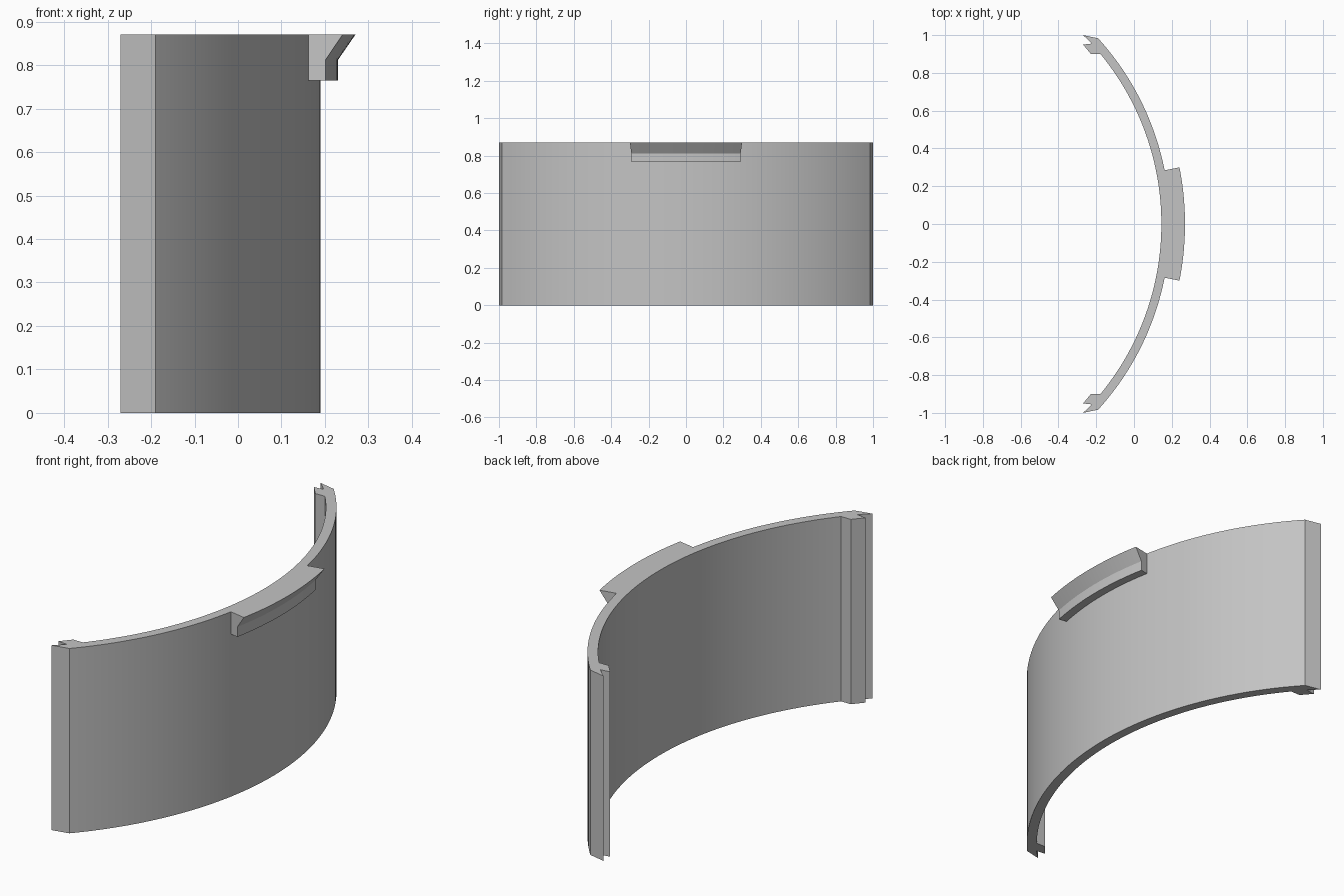
import bpy, bmesh
from math import sin, cos, asin

cube = bpy.data.objects.get("Cube")
if cube:
    bpy.data.objects.remove(cube, do_unlink=True)

HEIGHT = 0.87
R_OUT, R_IN = 1.4615, 1.4165
CENTRE_X = 0.19 - R_OUT

grey = bpy.data.materials.new("plain grey")
grey.use_nodes = True
colour = (0.55, 0.55, 0.55, 1)
grey.diffuse_color = colour
grey.node_tree.nodes["Principled BSDF"].inputs["Base Color"].default_value = colour


def arc_point(radius, angle, z=0):
    return (CENTRE_X + radius * cos(angle), radius * sin(angle), z)


def finish(bm, name):
    bmesh.ops.recalc_face_normals(bm, faces=bm.faces)
    mesh = bpy.data.meshes.new(name)
    bm.to_mesh(mesh)
    bm.free()
    obj = bpy.data.objects.new(name, mesh)
    bpy.context.collection.objects.link(obj)
    mesh.materials.append(grey)
    bpy.ops.object.select_all(action='DESELECT')
    obj.select_set(True)
    bpy.context.view_layer.objects.active = obj
    bpy.ops.object.shade_smooth_by_angle(angle=0.4)
    return obj


# Curved wall with a notched hook at each end, drawn flat then extruded
bm = bmesh.new()
steps = 64
a_out, a_in = asin(0.983 / R_OUT), asin(0.90 / R_IN)
params = [2 * i / steps - 1 for i in range(steps + 1)]
outer = [bm.verts.new(arc_point(R_OUT, a_out * t)) for t in params]
inner = [bm.verts.new(arc_point(R_IN, a_in * t)) for t in params]
for i in range(steps):
    bm.faces.new((outer[i], outer[i + 1], inner[i + 1], inner[i]))

hook = [(-0.27, 1.0), (-0.222, 0.955), (-0.27, 0.95), (-0.228, 0.90)]
for side, end in ((-1, 0), (1, -1)):
    tip = [bm.verts.new((x, side * y, 0)) for x, y in hook]
    bm.faces.new([outer[end]] + tip + [inner[end]])

bmesh.ops.recalc_face_normals(bm, faces=bm.faces)
top = bmesh.ops.extrude_face_region(bm, geom=bm.faces[:])["geom"]
bmesh.ops.translate(bm, vec=(0, 0, HEIGHT),
                    verts=[g for g in top if isinstance(g, bmesh.types.BMVert)])
finish(bm, "curved_wall")

# Flared grip lip swept along the outer face at the top
bm = bmesh.new()
profile = [(R_OUT - 0.006, 0.765), (R_OUT + 0.04, 0.765), (R_OUT + 0.04, 0.812),
           (R_OUT + 0.08, HEIGHT), (R_OUT - 0.006, HEIGHT)]
lip_angle = asin(0.30 / (R_OUT + 0.08))
lip_steps = 20
rings = [[bm.verts.new(arc_point(r, lip_angle * (2 * i / lip_steps - 1), z))
          for r, z in profile] for i in range(lip_steps + 1)]
n = len(profile)
for a, b in zip(rings, rings[1:]):
    for k in range(n):
        bm.faces.new((a[k], a[(k + 1) % n], b[(k + 1) % n], b[k]))
bm.faces.new(rings[0])
bm.faces.new(rings[-1])
finish(bm, "grip_lip")
